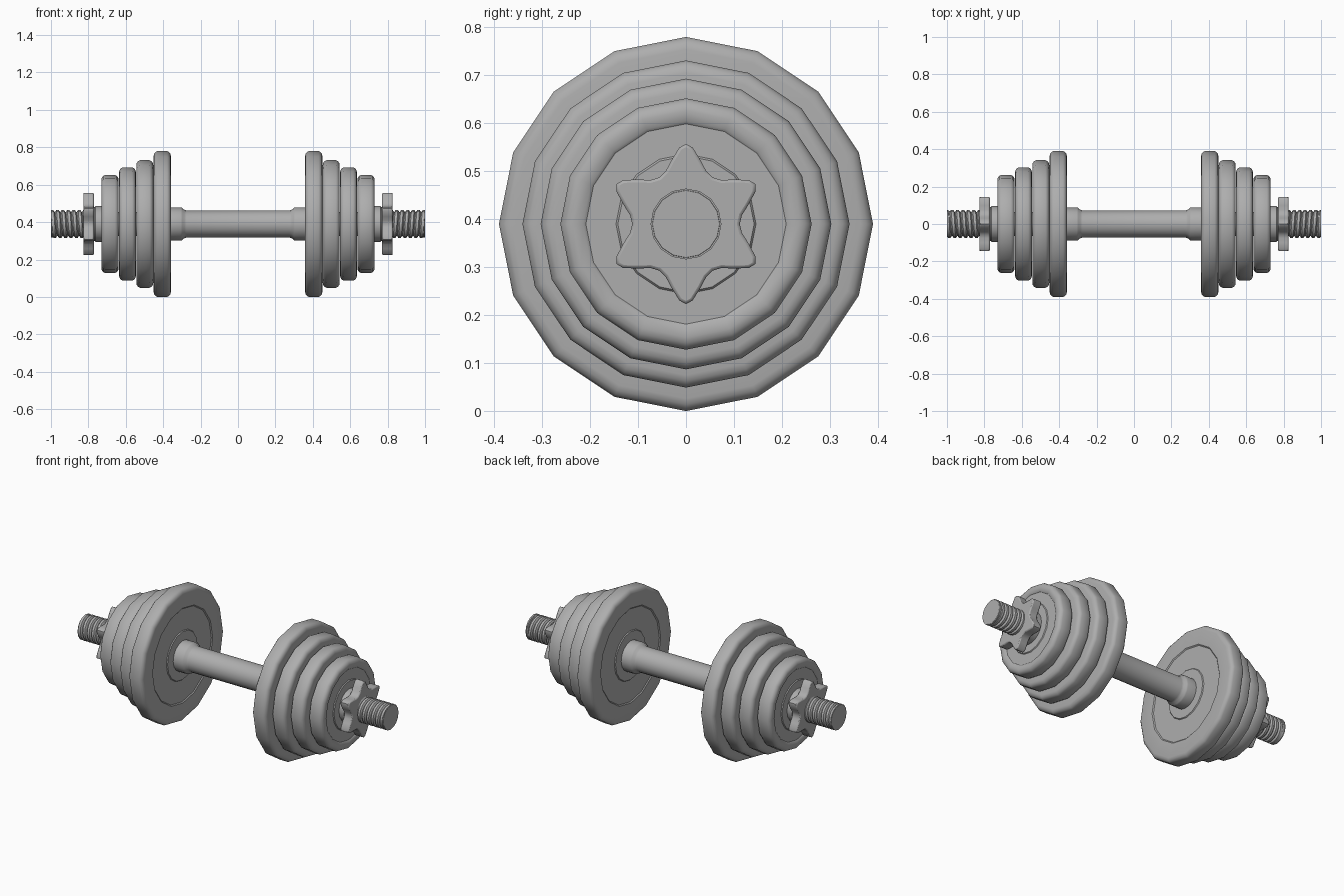
import bpy, bmesh, math

if "Cube" in bpy.data.objects:
    bpy.data.objects.remove(bpy.data.objects["Cube"])

AXIS_Z = 0.39
SIDES = 16

# Dark cast iron for every part
iron = bpy.data.materials.new("iron")
iron.diffuse_color = (0.42, 0.42, 0.42, 1)
iron.use_nodes = True
iron.node_tree.nodes["Principled BSDF"].inputs["Base Color"].default_value = iron.diffuse_color


def finish(bm, name, mirror=True, angle=35, bevel=0):
    bmesh.ops.remove_doubles(bm, verts=bm.verts, dist=1e-5)
    bmesh.ops.recalc_face_normals(bm, faces=bm.faces)
    mesh = bpy.data.meshes.new(name)
    bm.to_mesh(mesh)
    bm.free()
    mesh.materials.append(iron)
    ob = bpy.data.objects.new(name, mesh)
    ob.location.z = AXIS_Z
    bpy.context.collection.objects.link(ob)
    bpy.ops.object.select_all(action='DESELECT')
    ob.select_set(True)
    bpy.context.view_layer.objects.active = ob
    bpy.ops.object.shade_smooth_by_angle(angle=math.radians(angle))
    if bevel:
        b = ob.modifiers.new("Bevel", 'BEVEL')
        b.width, b.segments, b.limit_method = bevel, 2, 'ANGLE'
        b.angle_limit = math.radians(60)
    if mirror:
        ob.modifiers.new("Mirror", 'MIRROR')
    return ob


def ring_point(x, r, t):
    return (x, r * math.sin(t), r * math.cos(t))


def lathe(name, profile, mirror=True, sides=SIDES):
    """Turn a list of (x, radius) points around the x axis and cap the ends."""
    bm = bmesh.new()
    rings = [[bm.verts.new(ring_point(x, r, 2 * math.pi * i / sides))
              for i in range(sides)] for x, r in profile]
    for a, b in zip(rings, rings[1:]):
        for i in range(sides):
            j = (i + 1) % sides
            bm.faces.new((a[i], a[j], b[j], b[i]))
    bm.faces.new(rings[0])
    bm.faces.new(rings[-1])
    return finish(bm, name, mirror)


# Weight plates: rounded rim, recessed web and raised hub on both faces
plates = [(0.358, 0.452, 0.390), (0.452, 0.545, 0.341),
          (0.545, 0.637, 0.303), (0.637, 0.732, 0.262)]
for n, (x0, x1, R) in enumerate(plates):
    web = R * 0.82 if n == 3 else R * 0.72
    half = [(0.004, 0.142), (0.009, 0.146), (0.009, web - 0.006), (0.004, web),
            (0.001, R - 0.026), (0.004, R - 0.014), (0.011, R - 0.005), (0.021, R)]
    profile = [(x0 + d, r) for d, r in half]
    profile += [(x1 - d, r) for d, r in reversed(half)]
    lathe(f"weight_plate_{n + 1}", profile)

# Grip with flared shoulders at both ends
half = [(0.275, 0.073), (0.287, 0.076), (0.298, 0.086), (0.306, 0.089),
        (0.375, 0.089)]
lathe("grip", [(-x, r) for x, r in reversed(half)] + half, mirror=False)

# Threaded bar ends: core plus helical ridge
lathe("bar_core", [(0.37, 0.064), (0.995, 0.064), (1.0, 0.062)])
pitch, start, turns = 0.029, 0.72, 10
ridge = [(0.0, 0.064), (0.22, 0.074), (0.70, 0.074), (0.92, 0.064)]
bm = bmesh.new()
rows = []
for n in range(turns * SIDES + 1):
    t = 2 * math.pi * n / SIDES
    rows.append([bm.verts.new(ring_point(
        min(start + pitch * (n / SIDES + f), 0.999), r, t)) for f, r in ridge])
for a, b in zip(rows, rows[1:]):
    for k in range(len(ridge)):
        m = (k + 1) % len(ridge)
        bm.faces.new((a[k], a[m], b[m], b[k]))
bm.faces.new(rows[0])
bm.faces.new(rows[-1])
finish(bm, "bar_thread")
lathe("bar_end", [(0.985, 0.070), (0.996, 0.072), (1.0, 0.070)])

# Washer between plates and nut
lathe("nut_washer", [(0.715, 0.096), (0.762, 0.096), (0.768, 0.09), (0.785, 0.09)])

# Six-pointed star nut
arm = [(-30, 0.112), (-21, 0.118), (-13, 0.136), (-5, 0.16), (0, 0.167),
       (5, 0.16), (13, 0.136), (21, 0.118)]
outline = [(math.radians(60 * s + a), r) for s in range(6) for a, r in arm]
bm = bmesh.new()
low = [bm.verts.new(ring_point(0.771, r, t)) for t, r in outline]
high = [bm.verts.new(ring_point(0.827, r, t)) for t, r in outline]
bm.faces.new(low)
bm.faces.new(high)
for i in range(len(low)):
    j = (i + 1) % len(low)
    bm.faces.new((low[i], low[j], high[j], high[i]))
finish(bm, "star_nut", angle=40, bevel=0.006)
